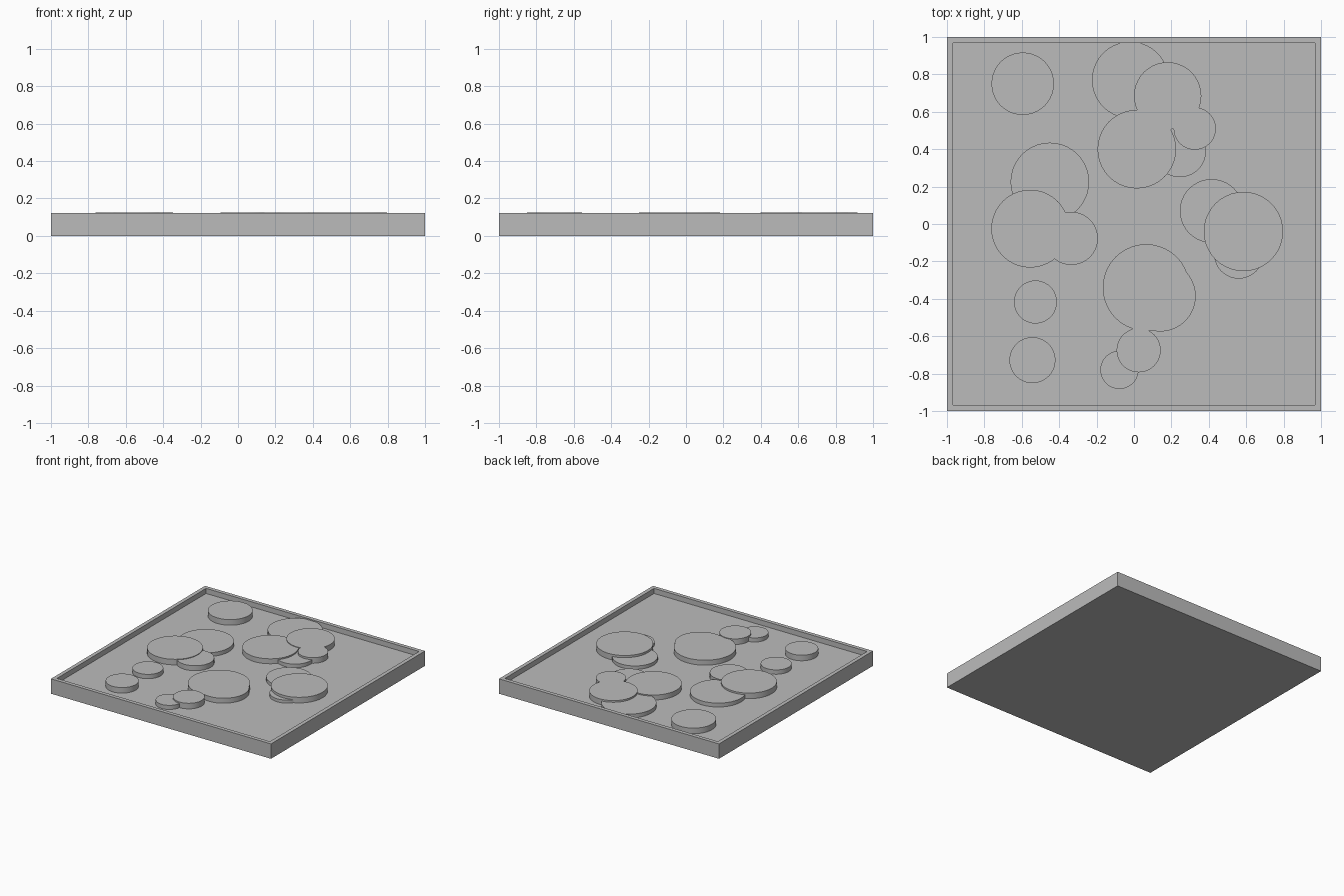
import bpy
import bmesh
from mathutils import Matrix

cube = bpy.data.objects.get("Cube")
if cube:
    bpy.data.objects.remove(cube, do_unlink=True)

RIM_Z = 0.122
FLOOR_Z = 0.08

grey = bpy.data.materials.new("plain_grey")
grey.use_nodes = True
COLOUR = (0.5, 0.5, 0.5, 1)
grey.diffuse_color = COLOUR
grey.node_tree.nodes["Principled BSDF"].inputs["Base Color"].default_value = COLOUR


def finish(name, bm):
    mesh = bpy.data.meshes.new(name)
    bm.to_mesh(mesh)
    bm.free()
    mesh.materials.append(grey)
    obj = bpy.data.objects.new(name, mesh)
    bpy.context.collection.objects.link(obj)
    return obj


# Square tray with a thin rim and a sunken floor
bm = bmesh.new()
bmesh.ops.create_cube(bm, size=1, matrix=Matrix.Translation((0, 0, RIM_Z / 2))
                      @ Matrix.Diagonal((2, 2, RIM_Z, 1)))
top = [f for f in bm.faces if f.normal.z > 0.9]
bmesh.ops.inset_region(bm, faces=top, thickness=0.045)
floor = bmesh.ops.extrude_discrete_faces(bm, faces=top)["faces"][0]
bmesh.ops.translate(bm, verts=floor.verts, vec=(0, 0, FLOOR_Z - RIM_Z))
finish("tray", bm)


# Flat round pads standing on the floor: x, y, radius, top height
pads = [
    (-0.595, 0.75, 0.167, 0.126),
    (-0.02, 0.77, 0.205, 0.112),
    (0.18, 0.685, 0.18, 0.126),
    (0.015, 0.4, 0.21, 0.121),
    (0.325, 0.51, 0.113, 0.126),
    (0.245, 0.39, 0.14, 0.11),
    (-0.45, 0.225, 0.21, 0.112),
    (-0.555, -0.025, 0.208, 0.126),
    (-0.335, -0.077, 0.142, 0.121),
    (0.415, 0.07, 0.17, 0.108),
    (0.585, -0.04, 0.212, 0.126),
    (0.56, -0.16, 0.132, 0.105),
    (0.065, -0.34, 0.232, 0.121),
    (0.14, -0.385, 0.19, 0.121),
    (-0.527, -0.417, 0.115, 0.116),
    (-0.543, -0.728, 0.123, 0.126),
    (0.025, -0.675, 0.118, 0.126),
    (-0.078, -0.78, 0.102, 0.114),
]
for i, (x, y, radius, top_z) in enumerate(pads, 1):
    bm = bmesh.new()
    base = FLOOR_Z - 0.01
    bmesh.ops.create_cone(bm, cap_ends=True, segments=40, radius1=radius,
                          radius2=radius, depth=top_z - base,
                          matrix=Matrix.Translation((x, y, (top_z + base) / 2)))
    pad = finish(f"round_pad_{i}", bm)
    bpy.ops.object.select_all(action="DESELECT")
    pad.select_set(True)
    bpy.context.view_layer.objects.active = pad
    bpy.ops.object.shade_smooth_by_angle()
